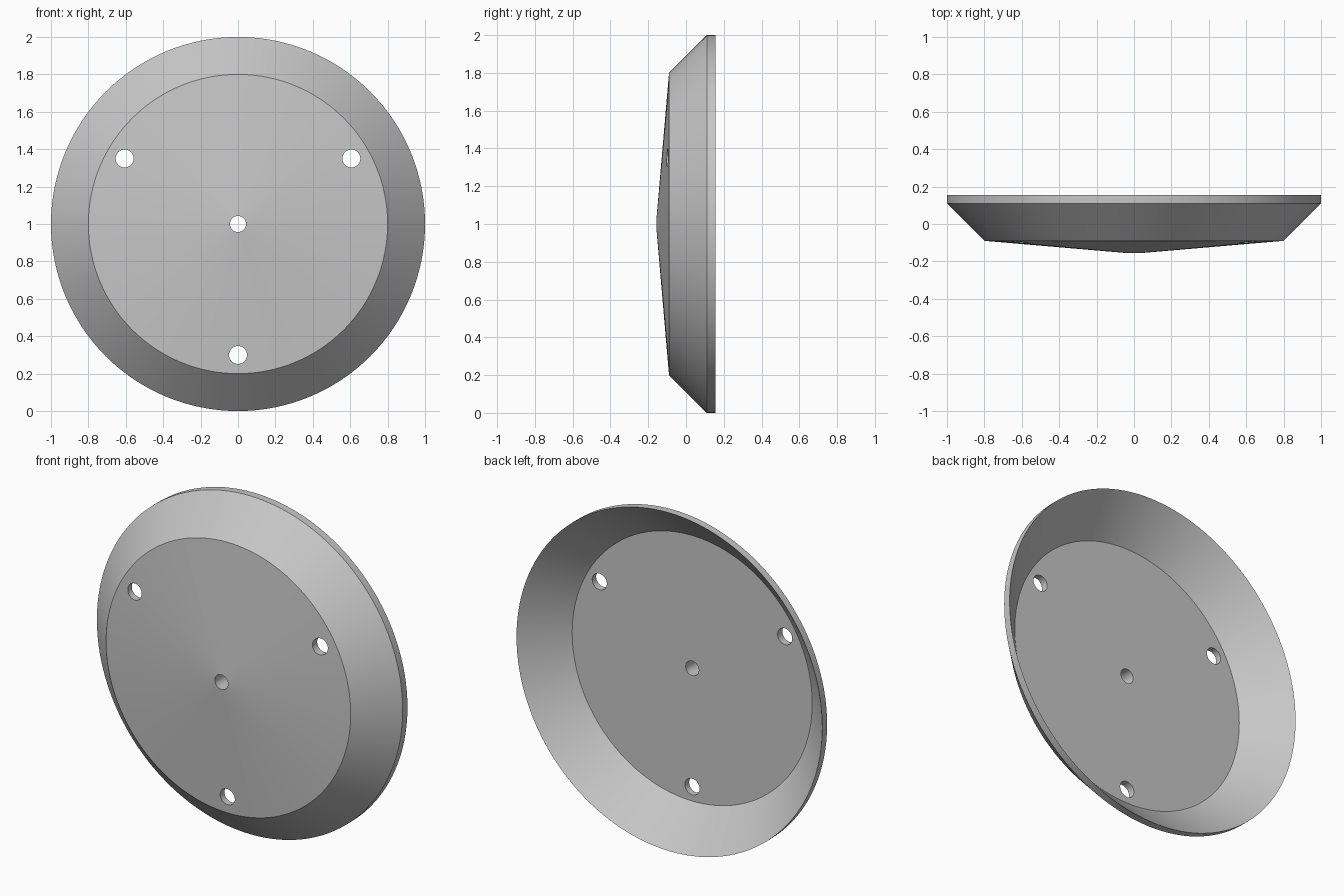
import bpy, bmesh, math

if "Cube" in bpy.data.objects:
    bpy.data.objects.remove(bpy.data.objects["Cube"])

SEGMENTS = 128

grey = bpy.data.materials.new("light_grey")
grey.diffuse_color = (0.57, 0.57, 0.57, 1)
grey.use_nodes = True
grey.node_tree.nodes["Principled BSDF"].inputs["Base Color"].default_value = grey.diffuse_color

# closed wall section as (radius, y): shallow cone face, flared rim, hollow back
section = [(0.043, -0.155), (0.80, -0.09), (1.0, 0.11), (1.0, 0.155),
           (0.785, -0.058), (0.043, -0.058)]


def lathe(name, points, segments):
    """Turn a closed section around the y axis at z = 1."""
    bm = bmesh.new()
    rings = []
    for i in range(segments):
        a = 2 * math.pi * i / segments
        rings.append([bm.verts.new((r * math.cos(a), y, 1 + r * math.sin(a)))
                      for r, y in points])
    n = len(points)
    for i in range(segments):
        a, b = rings[i], rings[(i + 1) % segments]
        for j in range(n):
            k = (j + 1) % n
            bm.faces.new((a[j], a[k], b[k], b[j]))
    bmesh.ops.recalc_face_normals(bm, faces=bm.faces)
    mesh = bpy.data.meshes.new(name)
    bm.to_mesh(mesh)
    bm.free()
    obj = bpy.data.objects.new(name, mesh)
    bpy.context.collection.objects.link(obj)
    return obj


dish = lathe("dished_cover", section, SEGMENTS)
dish.data.materials.append(grey)

# three bolt holes, evenly spaced
for angle in (30, 150, 270):
    a = math.radians(angle)
    bpy.ops.mesh.primitive_cylinder_add(
        vertices=32, radius=0.048, depth=0.6,
        location=(0.7 * math.cos(a), 0, 1 + 0.7 * math.sin(a)),
        rotation=(math.pi / 2, 0, 0))
    cutter = bpy.context.object
    cutter.name = "bolt_hole_cutter"
    cutter.hide_render = True
    cutter.data.materials.append(grey)
    mod = dish.modifiers.new("bolt_hole", 'BOOLEAN')
    mod.operation = 'DIFFERENCE'
    mod.solver = 'EXACT'
    mod.object = cutter
    bpy.context.view_layer.objects.active = dish
    bpy.ops.object.modifier_apply(modifier=mod.name)
    bpy.data.objects.remove(cutter)

# smooth curved walls, crisp rims
bpy.ops.object.select_all(action='DESELECT')
dish.select_set(True)
bpy.context.view_layer.objects.active = dish
bpy.ops.object.shade_smooth_by_angle(angle=math.radians(30))
